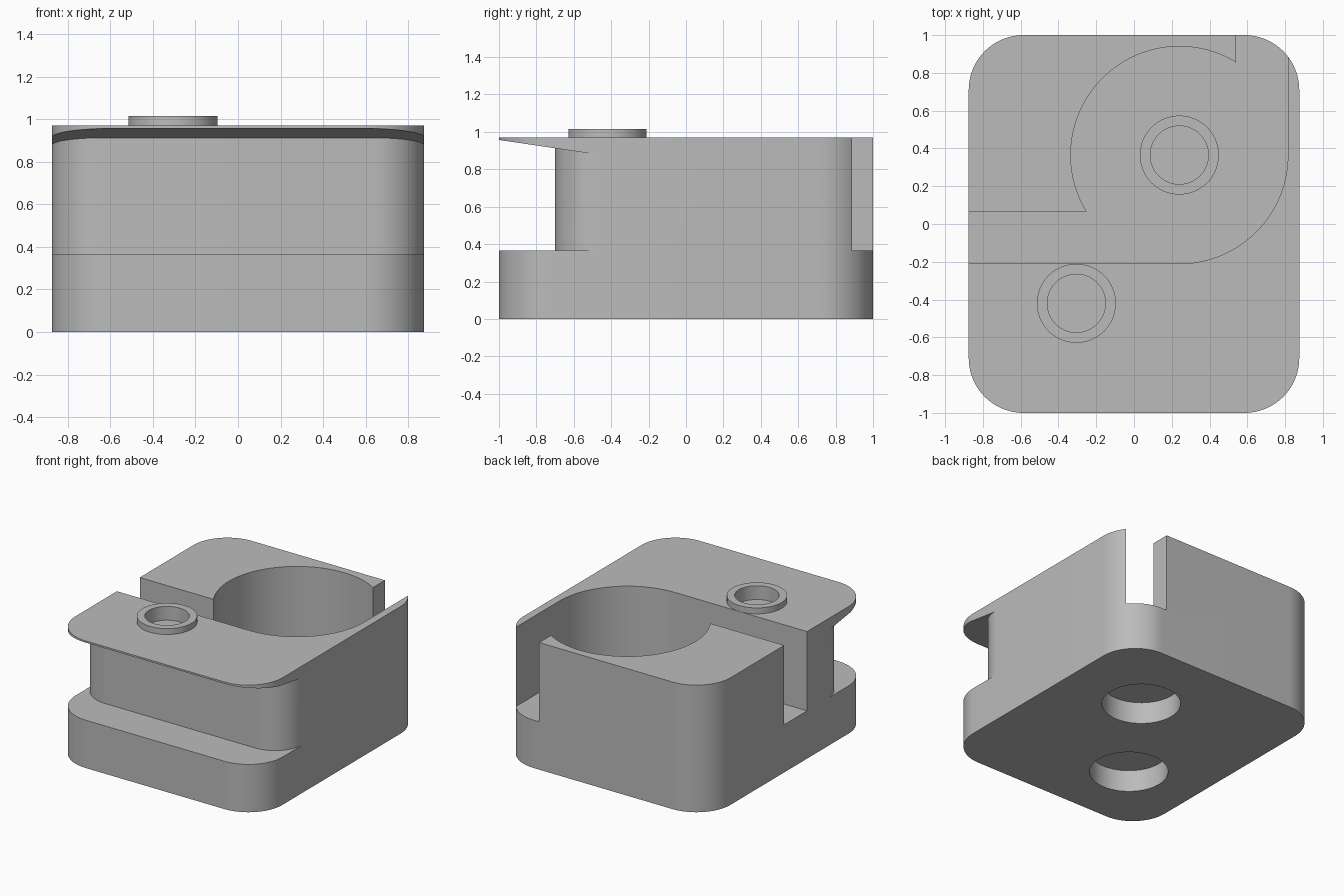
import bpy
import bmesh
from math import sin, cos, radians, acos, degrees

if "Cube" in bpy.data.objects:
    bpy.data.objects.remove(bpy.data.objects["Cube"])

# Plain grey for the whole casting
grey = bpy.data.materials.new("plain_grey")
grey.use_nodes = True
colour = (0.5, 0.5, 0.5, 1)
grey.diffuse_color = colour
grey.node_tree.nodes["Principled BSDF"].inputs["Base Color"].default_value = colour

HX, HY, CORNER = 0.875, 1.0, 0.29
FLOOR, TOP, BOSS = 0.365, 0.97, 0.045
POCKET, POCKET_R = (0.24, 0.365), 0.575
POST = (-0.305, -0.42)


def arc(cx, cy, r, a0, a1, n=24):
    angles = [radians(a0 + (a1 - a0) * i / n) for i in range(n + 1)]
    return [(cx + r * cos(a), cy + r * sin(a)) for a in angles]


def prism(name, outline, z0, z1):
    """Extrude an outline upwards; z1 is a height or a function of y."""
    top = z1 if callable(z1) else lambda y: z1
    bm = bmesh.new()
    low = [bm.verts.new((x, y, z0)) for x, y in outline]
    high = [bm.verts.new((x, y, top(y))) for x, y in outline]
    bm.faces.new(low[::-1])
    bm.faces.new(high)
    n = len(low)
    for i in range(n):
        j = (i + 1) % n
        bm.faces.new((low[i], low[j], high[j], high[i]))
    bmesh.ops.recalc_face_normals(bm, faces=bm.faces)
    mesh = bpy.data.meshes.new(name)
    bm.to_mesh(mesh)
    bm.free()
    mesh.materials.append(grey)
    obj = bpy.data.objects.new(name, mesh)
    bpy.context.collection.objects.link(obj)
    return obj


def disc(name, centre, r, z0, z1):
    return prism(name, arc(*centre, r, 0, 360, 96)[:-1], z0, z1)


def combine(target, tool, operation):
    mod = target.modifiers.new(tool.name, "BOOLEAN")
    mod.operation, mod.solver, mod.object = operation, "EXACT", tool
    tool.hide_render = True
    bpy.context.view_layer.objects.active = target
    bpy.ops.object.modifier_apply(modifier=mod.name)
    bpy.data.objects.remove(tool)


# Rounded block
ix, iy = HX - CORNER, HY - CORNER
outline = []
for k, (sx, sy) in enumerate([(1, 1), (-1, 1), (-1, -1), (1, -1)]):
    outline += arc(sx * ix, sy * iy, CORNER, 90 * k, 90 * k + 90)
body = prism("block_body", outline, 0, TOP)

# Front undercut with a sloping lip above it
r, back = 0.24, -0.46
right_arc = arc(HX - r, back, r, 0, -90)
left_arc = [(-x, y) for x, y in right_arc[::-1]]
undercut = [(-1, -1.2), (1, -1.2), (1, back)] + right_arc + left_arc + [(-1, back)]
combine(body, prism("front_undercut", undercut, FLOOR,
                    lambda y: 0.877 - 0.148 * (y - back)), "DIFFERENCE")

# Round pocket joined to a side slot and a back slot
px, py = POCKET
start = degrees(acos(0.3 / POCKET_R))
channel = ([(-1.1, py - POCKET_R)] + arc(px, py, POCKET_R, -90, 0)
           + [(px + POCKET_R, 1.2), (px + 0.3, 1.2)]
           + arc(px, py, POCKET_R, start, 270 - start, 48)
           + [(-1.1, py - 0.3)])
combine(body, prism("pocket_channel", channel, FLOOR, 1.3), "DIFFERENCE")

# Raised collars with bores above, and wide recesses underneath
for centre, level in ((POCKET, FLOOR), (POST, TOP)):
    combine(body, disc("collar", centre, 0.209, level - 0.03, level + BOSS), "UNION")
    combine(body, disc("bore", centre, 0.154, level - 0.06, level + 0.2), "DIFFERENCE")
    combine(body, disc("base_recess", centre, 0.275, -0.1, 0.167), "DIFFERENCE")

# Smooth curved walls, keep crisp edges
bpy.ops.object.select_all(action="DESELECT")
body.select_set(True)
bpy.context.view_layer.objects.active = body
bpy.ops.object.shade_smooth_by_angle(angle=radians(30))
